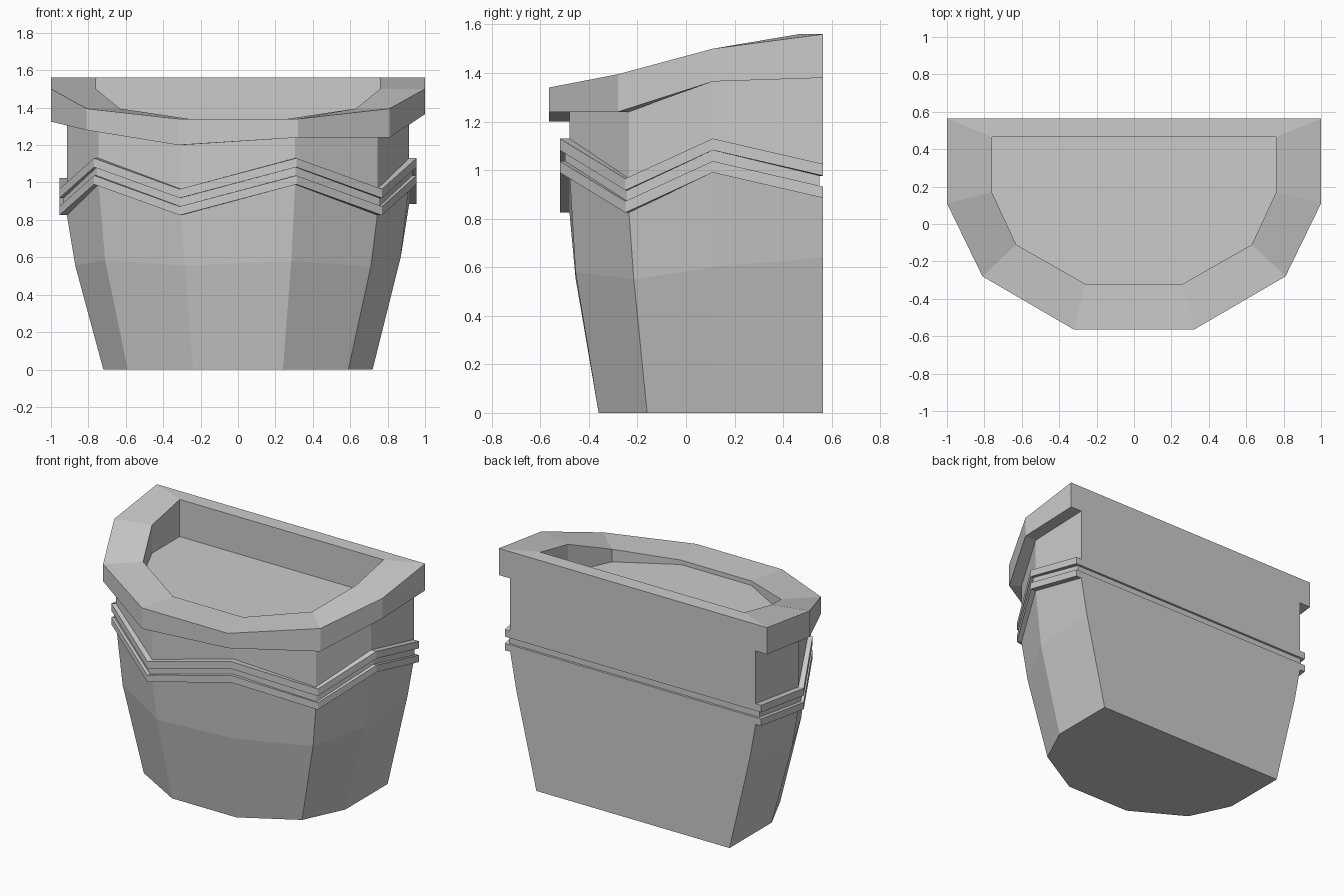
import bpy, bmesh

if "Cube" in bpy.data.objects:
    bpy.data.objects.remove(bpy.data.objects["Cube"])

# Half outlines, back corner -> side -> diagonal -> front corner (mirrored in x)
BASE = [(.72, .565), (.72, .115), (.59, -.16), (.24, -.36)]
BELLY = [(.87, .565), (.87, .11), (.71, -.215), (.285, -.455)]
BODY = [(.915, .565), (.915, .11), (.745, -.235), (.305, -.48)]
GROOVE = [(.932, .55), (.932, .11), (.755, -.242), (.308, -.498)]
BAND = [(.955, .565), (.955, .11), (.77, -.25), (.312, -.52)]
RIM = [(1, .565), (1, .11), (.81, -.28), (.32, -.565)]
MOUTH = [(.76, .465), (.76, .17), (.63, -.11), (.262, -.32)]

# Heights around each ring, from back left round the front to back right
ZIGZAG = [1.025, .965, 1.13, .965, 1.13, .965, 1.13, 1.025]
BELLY_Z = [.64, .555, .585, .555, .58, .55, .6, .64]
RIM_LOW = [1.38, 1.325, 1.28, 1.2, 1.24, 1.24, 1.365, 1.38]
RIM_TOP = [1.56, 1.5, 1.395, 1.34, 1.34, 1.395, 1.5, 1.56]


def ring(half, zs):
    pts = [(-x, y) for x, y in half] + half[::-1]
    return [(x, y, z) for (x, y), z in zip(pts, zs)]


def zig(drop):
    return [z - drop for z in ZIGZAG]


def loft(name, rings):
    bm = bmesh.new()
    loops = [[bm.verts.new(p) for p in r] for r in rings]
    for a, b in zip(loops, loops[1:]):
        for i in range(len(a)):
            j = (i + 1) % len(a)
            face = bm.faces.new((a[i], a[j], b[j], b[i]))
            if face.calc_area() < 1e-6:      # flush back edge of a step
                bm.faces.remove(face)
    bm.faces.new(loops[0][::-1])
    bm.faces.new(loops[-1])
    mesh = bpy.data.meshes.new(name)
    bm.to_mesh(mesh)
    bm.free()
    obj = bpy.data.objects.new(name, mesh)
    bpy.context.collection.objects.link(obj)
    return obj


loft("wall_planter", [
    # tapered bucket
    ring(BASE, [0] * 8), ring(BELLY, BELLY_Z), ring(BODY, zig(.14)),
    # lower zigzag band, groove, upper zigzag band
    ring(BAND, zig(.14)), ring(BAND, zig(.093)),
    ring(GROOVE, zig(.093)), ring(GROOVE, zig(.048)),
    ring(BAND, zig(.048)), ring(BAND, zig(0)),
    # neck
    ring(BODY, zig(0)), ring(BODY, RIM_LOW),
    # rim and recessed floor
    ring(RIM, RIM_LOW), ring(RIM, RIM_TOP),
    ring(MOUTH, RIM_TOP), ring(MOUTH, [1.31] * 8),
])
